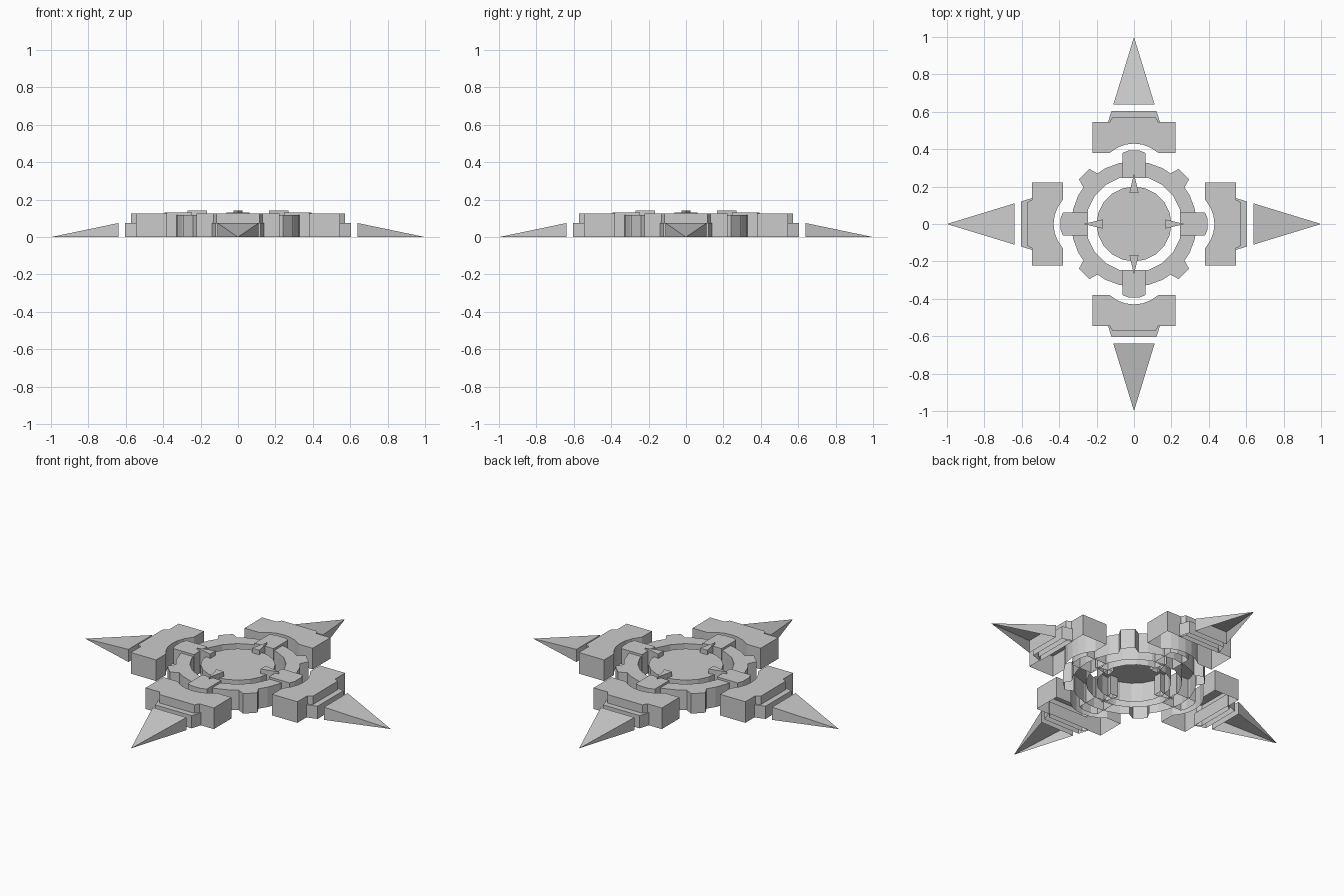
import bpy, bmesh
from math import radians, cos, sin, pi

cube = bpy.data.objects.get("Cube")
if cube:
    bpy.data.objects.remove(cube, do_unlink=True)

grey = bpy.data.materials.new("plain_grey")
grey.use_nodes = True
colour = (0.6, 0.6, 0.6, 1)
grey.diffuse_color = colour
grey.node_tree.nodes["Principled BSDF"].inputs["Base Color"].default_value = colour

SIDES = ["back", "right", "front", "left"]


def circle(r, n):
    return [(r * cos(2 * pi * i / n), r * sin(2 * pi * i / n)) for i in range(n)]


def mirrored(half):
    """Close a +x half outline (counter-clockwise) with its mirror image."""
    return half + [(-x, y) for x, y in reversed(half) if x > 0]


def finish(name, bm, turn=0):
    for f in bm.faces:
        f.smooth = False
    me = bpy.data.meshes.new(name)
    bm.to_mesh(me)
    bm.free()
    me.materials.append(grey)
    ob = bpy.data.objects.new(name, me)
    ob.rotation_euler.z = turn
    bpy.context.collection.objects.link(ob)
    return ob


def shell(name, outline, top, hole=None, turn=0):
    """Walls plus a flat top, open underneath."""
    bm = bmesh.new()
    rim = []
    for loop in [outline] + ([hole[::-1]] if hole else []):
        low = [bm.verts.new((x, y, 0)) for x, y in loop]
        high = [bm.verts.new((x, y, top)) for x, y in loop]
        for i in range(len(loop)):
            j = (i + 1) % len(loop)
            bm.faces.new((low[i], low[j], high[j], high[i]))
            rim.append(bm.edges.get((high[i], high[j])))
    cap = bmesh.ops.triangle_fill(bm, edges=rim, use_beauty=True, use_dissolve=False)
    for f in cap["geom"]:
        if isinstance(f, bmesh.types.BMFace):
            f.normal_update()
            if f.normal.z < 0:
                f.normal_flip()
    return finish(name, bm, turn)


def spike(name, turn):
    """Wedge falling from a wide raised base to a point on the ground."""
    bm = bmesh.new()
    w, y, h = 0.11, 0.64, 0.075
    tip = bm.verts.new((0, 1, 0))
    a, b, c, d = [bm.verts.new(p) for p in
                  ((-w, y, 0), (w, y, 0), (w, y, h), (-w, y, h))]
    for face in ((a, b, c, d), (d, c, tip), (b, tip, c), (a, d, tip)):
        bm.faces.new(face)
    return finish(name, bm, turn)


# Central disc
shell("centre_disc", circle(0.2, 20), 0.115)

# Ring with four diagonal lugs
notch = [(-45, 0.335), (-31.5, 0.335), (-18, 0.335), (-9.2, 0.333), (-5.9, 0.38),
         (5.9, 0.38), (9.2, 0.333), (18, 0.335), (31.5, 0.335)]
ring = [(r * cos(radians(45 + 90 * k + a)), r * sin(radians(45 + 90 * k + a)))
        for k in range(4) for a, r in notch]
shell("lugged_ring", ring, 0.118, hole=circle(0.258, 20))

# Outlines of the repeated parts, drawn for the +y arm
clamp = mirrored([(0.062, 0.245), (0.062, 0.38), (0.03, 0.393)])
pointer = [(-0.025, 0.165), (0.025, 0.165), (0, 0.27)]
arc = [(0.0, 0.43), (0.045, 0.425), (0.085, 0.41), (0.13, 0.38)]
block = mirrored(arc + [(0.223, 0.38), (0.223, 0.545), (0.13, 0.545),
                        (0.115, 0.572)])
ledge = mirrored([(0.14, 0.54), (0.12, 0.605)])

# Four arms
for k, side in enumerate(SIDES):
    turn = -k * pi / 2
    shell("ring_clamp_" + side, clamp, 0.131, turn=turn)
    shell("pointer_" + side, pointer, 0.142, turn=turn)
    shell("arm_block_" + side, block, 0.125, turn=turn)
    shell("arm_ledge_" + side, ledge, 0.075, turn=turn)
    spike("spike_" + side, turn)
